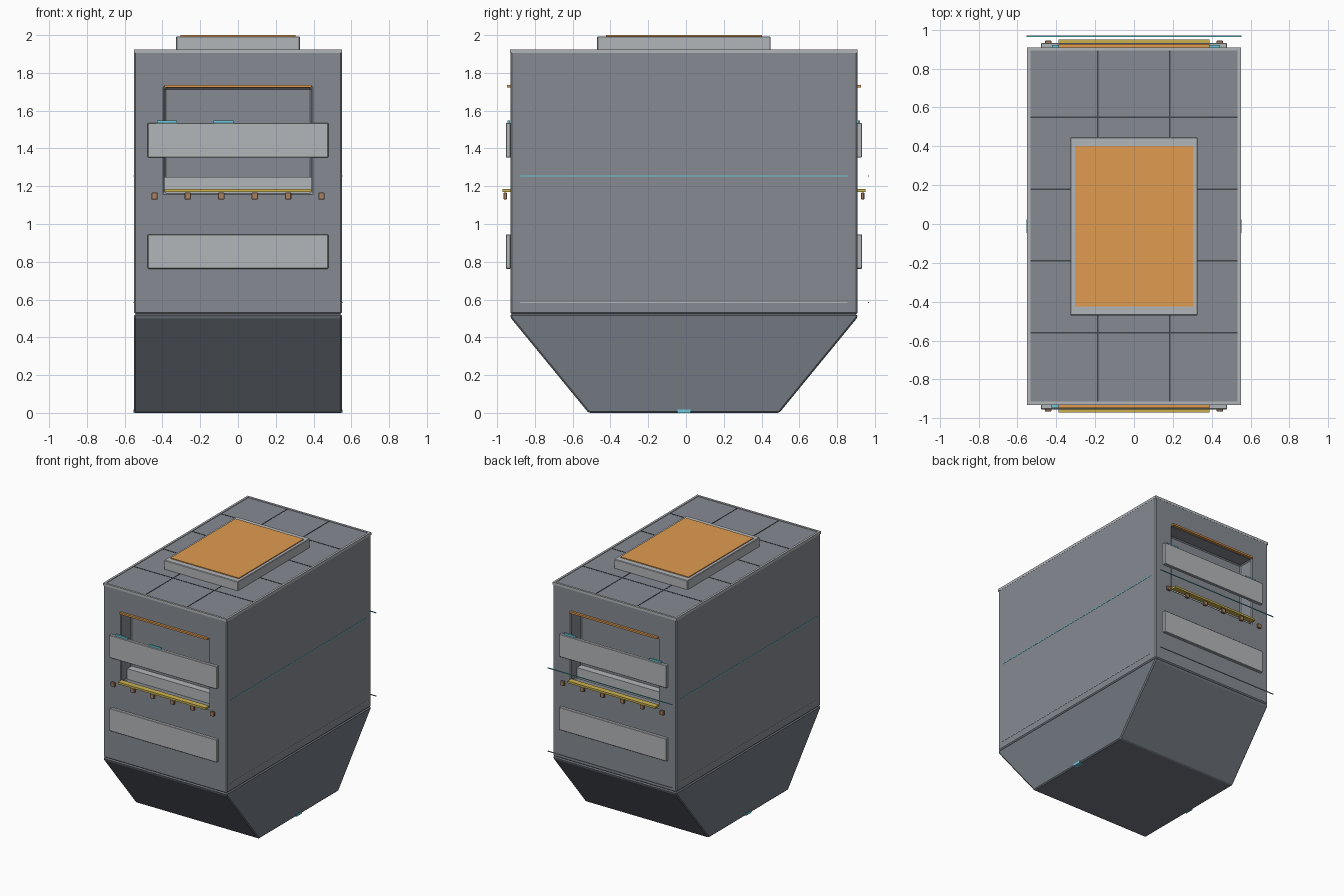
import bpy, bmesh

if "Cube" in bpy.data.objects:
    bpy.data.objects.remove(bpy.data.objects["Cube"])

CY = -0.011          # centre of the main body along y
HX, HY = 0.55, 0.919 # body half sizes


def mat(name, rgb):
    m = bpy.data.materials.new(name)
    m.diffuse_color = (*rgb, 1)
    m.use_nodes = True
    m.node_tree.nodes["Principled BSDF"].inputs["Base Color"].default_value = m.diffuse_color
    return m


SHELL = mat("shell_grey", (0.24, 0.26, 0.29))
DARK = mat("hull_grey", (0.17, 0.19, 0.22))
LINE = mat("groove_dark", (0.05, 0.06, 0.07))
PANEL = mat("panel_grey", (0.45, 0.47, 0.49))
ORANGE = mat("orange", (0.75, 0.33, 0.08))
YELLOW = mat("yellow", (0.6, 0.45, 0.08))
BROWN = mat("brown", (0.4, 0.22, 0.12))
CYAN = mat("cyan", (0.15, 0.6, 0.7))


def bevel(ob, width):
    m = ob.modifiers.new("bevel", "BEVEL")
    m.width = width
    m.segments = 1
    m.limit_method = 'ANGLE'


def finish(name, bm, material, bev=0):
    bmesh.ops.recalc_face_normals(bm, faces=bm.faces)
    me = bpy.data.meshes.new(name)
    bm.to_mesh(me)
    bm.free()
    ob = bpy.data.objects.new(name, me)
    bpy.context.collection.objects.link(ob)
    if material:
        me.materials.append(material)
    if bev:
        bevel(ob, bev)
    return ob


def box(name, x, y, z, material=None, bev=0):
    """Box from (min, max) ranges."""
    bm = bmesh.new()
    bmesh.ops.create_cube(bm, size=1)
    for v in bm.verts:
        v.co = [(r[0] + r[1]) / 2 + c * (r[1] - r[0])
                for c, r in zip(v.co, (x, y, z))]
    return finish(name, bm, material, bev)


def end_box(name, s, x, out, z, material=None, bev=0):
    """Box on an end wall; out = distances from the wall, s = -1 front, 1 back."""
    y = sorted(CY + s * (HY + d) for d in out)
    return box(name, x, y, z, material, bev)


# main body with a recessed window in each end
body = box("body", (-HX, HX), (CY - HY, CY + HY), (0.523, 1.92), SHELL)
for s in (-1, 1):
    cutter = end_box("window_cutter", s, (-0.39, 0.39), (-0.13, 0.1), (1.165, 1.72))
    cutter.hide_render = True
    cutter.hide_viewport = True
    cutter.display_type = 'WIRE'
    b = body.modifiers.new("window", "BOOLEAN")
    b.object = cutter
    b.operation = 'DIFFERENCE'
    b.solver = 'EXACT'
bevel(body, 0.008)

# tapered lower hull, profile in y-z swept along x
bm = bmesh.new()
profile = [(-0.505, 0), (0.505, 0), (HY, 0.505), (HY, 0.523), (-HY, 0.523), (-HY, 0.505)]
face = bm.faces.new([bm.verts.new((-HX, CY + y, z)) for y, z in profile])
ext = bmesh.ops.extrude_face_region(bm, geom=[face])
bmesh.ops.translate(bm, vec=(2 * HX, 0, 0),
                    verts=[g for g in ext["geom"] if isinstance(g, bmesh.types.BMVert)])
finish("lower_hull", bm, DARK, 0.008)

# roof grooves
for x in (-0.187, 0.183):
    box("roof_groove_long", (x - 0.004, x + 0.004), (CY - HY + 0.01, CY + HY - 0.01),
        (1.915, 1.922), LINE)
for y in (-0.56, -0.19, 0.18, 0.55):
    box("roof_groove_cross", (-HX + 0.01, HX - 0.01), (y - 0.004, y + 0.004),
        (1.915, 1.922), LINE)

# roof edge trim
for s in (-1, 1):
    box("roof_trim_side", sorted((s * (HX - 0.016), s * (HX + 0.001))),
        (CY - HY, CY + HY), (1.905, 1.925), PANEL)
    end_box("roof_trim_end", s, (-HX, HX), (-0.016, 0.001), (1.905, 1.925), PANEL)

# roof hatch
box("roof_hatch", (-0.328, 0.328), (CY - 0.459, CY + 0.459), (1.915, 1.993), PANEL, 0.004)
box("hatch_panel", (-0.304, 0.304), (CY - 0.413, CY + 0.413), (1.985, 2.0), ORANGE)

# fittings on both ends
for s in (-1, 1):
    for z in (0.763, 1.352):
        end_box("end_bar", s, (-0.478, 0.478), (-0.002, 0.024), (z, z + 0.182), PANEL, 0.003)
    end_box("window_top_strip", s, (-0.39, 0.39), (-0.005, 0.018), (1.722, 1.736), ORANGE)
    end_box("window_ledge", s, (-0.39, 0.39), (-0.005, 0.041), (1.17, 1.186), YELLOW)
    end_box("inner_sill", s, (-0.388, 0.388), (-0.135, -0.075), (1.165, 1.25), PANEL)
    for i in range(6):
        x = -0.442 + i * 0.1768
        end_box("knob", s, (x - 0.017, x + 0.017), (0.018, 0.036), (1.13, 1.166), BROWN, 0.003)

# small lights on top of the upper bars
for s, xs in ((-1, (-0.375, -0.078)), (1, (0.39, -0.37))):
    for x in xs:
        end_box("bar_light", s, (x - 0.053, x + 0.053), (0.002, 0.014), (1.53, 1.548), CYAN)

# side lines, side base lights and the rear rails standing off the wall
for z, m in ((1.255, CYAN), (0.585, PANEL)):
    for s in (-1, 1):
        box("side_line", sorted((s * (HX - 0.004), s * (HX + 0.002))),
            (CY - 0.867, CY + 0.867), (z - 0.003, z + 0.003), m)
    box("rear_rail", (-0.553, 0.553), (0.964, 0.97), (z - 0.003, z + 0.003), m)
for s in (-1, 1):
    box("base_light", sorted((s * 0.52, s * 0.553)), (CY - 0.035, CY + 0.035), (0, 0.018), CYAN)
